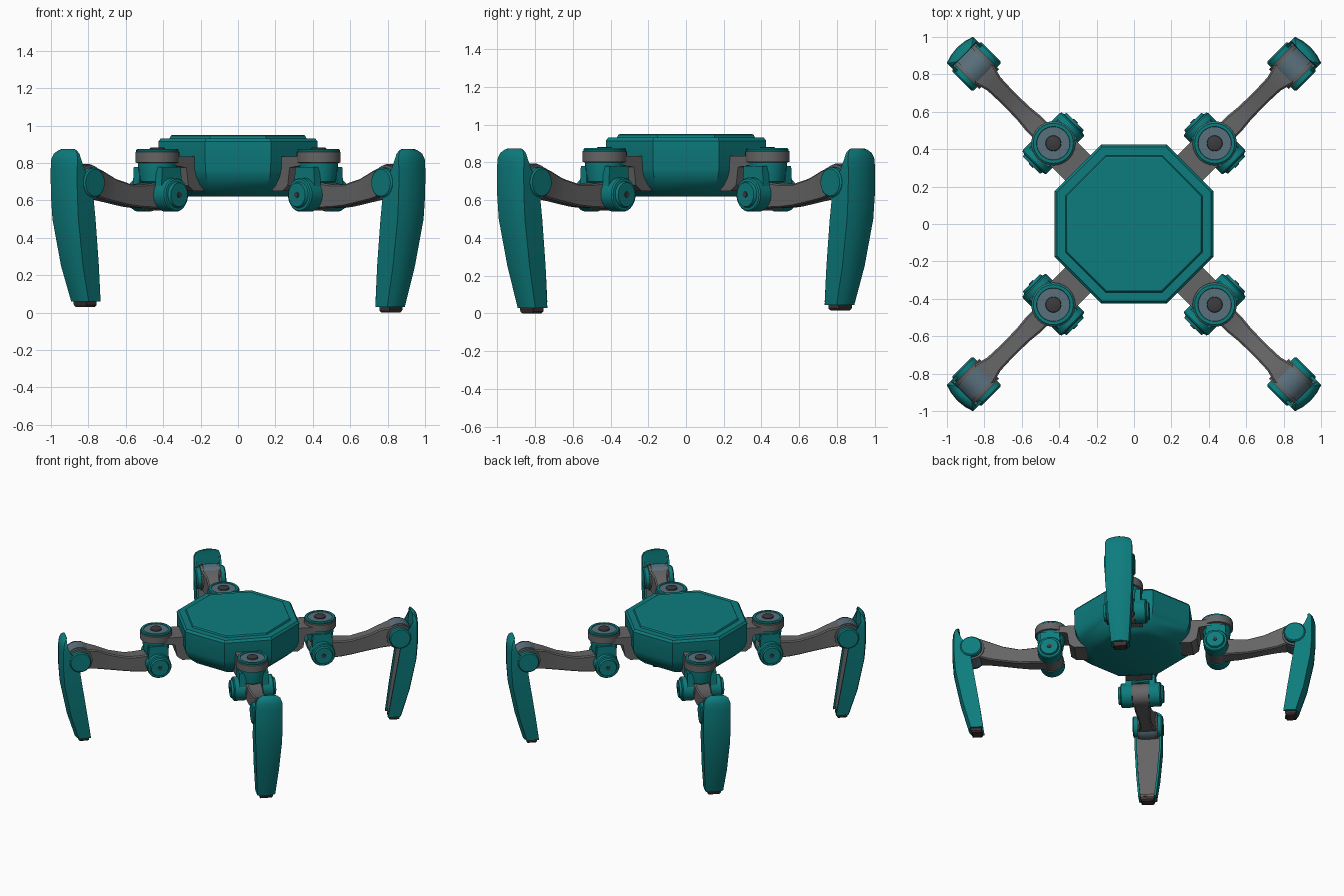
import bpy, bmesh, math
from mathutils import Matrix

if "Cube" in bpy.data.objects:
    bpy.data.objects.remove(bpy.data.objects["Cube"])


def material(name, rgb):
    m = bpy.data.materials.new(name)
    m.diffuse_color = (*rgb, 1)
    m.use_nodes = True
    m.node_tree.nodes["Principled BSDF"].inputs["Base Color"].default_value = m.diffuse_color
    return m


TEAL = material("teal_shell", (0.004, 0.20, 0.205))
GRAY = material("gray_metal", (0.13, 0.13, 0.13))
SLATE = material("slate_blue", (0.10, 0.16, 0.20))
DARK = material("dark_hub", (0.045, 0.045, 0.05))
FOOT = material("brown_rubber", (0.05, 0.034, 0.034))


def loft(name, rings, mat, matrix=Matrix(), angle=30, mats=None):
    """Skin closed rings of points; mats optionally gives a material index per band."""
    bm = bmesh.new()
    loops = [[bm.verts.new(p) for p in ring] for ring in rings]
    n = len(loops[0])
    for k, (a, b) in enumerate(zip(loops, loops[1:])):
        for i in range(n):
            j = (i + 1) % n
            f = bm.faces.new((a[i], a[j], b[j], b[i]))
            f.material_index = mats[k] if mats else 0
    bm.faces.new(loops[0][::-1]).material_index = mats[0] if mats else 0
    bm.faces.new(loops[-1]).material_index = mats[-1] if mats else 0
    bmesh.ops.recalc_face_normals(bm, faces=bm.faces)
    me = bpy.data.meshes.new(name)
    bm.to_mesh(me)
    bm.free()
    for m in (mat if isinstance(mat, list) else [mat]):
        me.materials.append(m)
    me.polygons.foreach_set("use_smooth", [True] * len(me.polygons))
    me.set_sharp_from_angle(angle=math.radians(angle))
    ob = bpy.data.objects.new(name, me)
    ob.matrix_world = matrix
    bpy.context.collection.objects.link(ob)
    return ob


def lathe(name, profile, mat, matrix, center=(0, 0, 0), sideways=False, mats=None, n=32):
    """Rings of (radius, height), along z or sideways along y."""
    rings = []
    for r, h in profile:
        ring = []
        for i in range(n):
            a = math.tau * i / n
            c, s = r * math.cos(a), r * math.sin(a)
            p = (c, h, s) if sideways else (c, s, h)
            ring.append([p[k] + center[k] for k in range(3)])
        rings.append(ring)
    return loft(name, rings, mat, matrix, mats=mats)


def prism(name, profile, y0, y1, mat, matrix):
    """Side outline (x, z) extruded from y0 to y1."""
    return loft(name, [[(x, y, z) for x, z in profile] for y in (y0, y1)], mat, matrix)


def octagon(apothem, z):
    r = apothem / math.cos(math.pi / 8)
    return [(r * math.cos(math.pi * (i + .5) / 4), r * math.sin(math.pi * (i + .5) / 4), z)
            for i in range(8)]


# Central body and raised lid
loft("body", [octagon(a, z) for a, z in
              [(.29, .62), (.33, .635), (.38, .68), (.41, .725), (.422, .765), (.425, .915), (.412, .932)]],
     TEAL)
loft("body_lid", [octagon(a, z) for a, z in [(.37, .92), (.36, .945), (.352, .95)]], TEAL)

HIP, HIP_Z = 0.61, 0.63
KNEE, KNEE_Z = 1.19, 0.695


def shell_ring(z, outer, inner, w):
    """U-shaped cross-section, bowed outside and open toward the body."""
    c = max(inner + .002, outer - .055)
    t = w - .016
    half = [(outer, 0), (outer - .006, w * .55), (outer - .02, w), (inner, w), (inner, t), (c, t)]
    other = [(x, -y) for x, y in half[:0:-1]]
    return [(x, y, z) for x, y in half + other]


def leg(label, yaw, drop):
    m = Matrix.Rotation(math.radians(yaw), 4, 'Z')

    # Bracket joining the body to the hip
    prism(label + "_body_bracket",
          [(.34, .65), (.43, .65), (.47, .68), (.485, .775), (.60, .79), (.60, .835), (.38, .835)],
          -.095, .095, GRAY, m)

    # Hip turret: teal housing, gray band, slate cap with a hub
    lathe(label + "_hip_turret",
          [(.08, .69), (.09, .70), (.104, .79), (.104, .80), (.118, .803), (.118, .858), (.113, .862),
           (.113, .87), (.107, .876), (.09, .876), (.088, .871), (.042, .871), (.04, .88), (.034, .883)],
          [TEAL, GRAY, SLATE, DARK], m, (HIP, 0, 0),
          mats=[0, 0, 0, 1, 1, 1, 0, 0, 0, 0, 2, 3, 3])

    # Hip fork cheeks and pivot caps on both sides
    for s, side in ((1, "left"), (-1, "right")):
        prism(f"{label}_{side}_hip_cheek",
              [(HIP - .08, .63), (HIP + .08, .63), (HIP + .07, .78), (HIP - .07, .78)],
              s * .062, s * .108, TEAL, m)
        lathe(f"{label}_{side}_hip_cap",
              [(.09, s * .062), (.09, s * .14), (.084, s * .148), (.07, s * .15), (.064, s * .166)],
              TEAL, m, (HIP, 0, HIP_Z), True)
        lathe(f"{label}_{side}_hip_bolt", [(.017, s * .16), (.015, s * .171)],
              DARK, m, (HIP, 0, HIP_Z), True, n=16)
        lathe(f"{label}_{side}_knee_cap",
              [(.08, s * .07), (.08, s * .102), (.072, s * .11)],
              TEAL, m, (KNEE, 0, KNEE_Z), True)

    # Upper arm with rounded hubs
    lathe(label + "_hip_hub", [(.085, -.06), (.085, .06)], GRAY, m, (HIP, 0, HIP_Z), True)
    arm = [(.62, .555, .70, .058), (.76, .56, .685, .056), (.84, .567, .685, .048),
           (.96, .587, .715, .046), (1.06, .605, .757, .05), (1.13, .62, .775, .07), (1.20, .64, .775, .07)]
    loft(label + "_arm",
         [[(x, -w, a + .008), (x, -w + .01, a), (x, w - .01, a), (x, w, a + .008),
           (x, w, b - .008), (x, w - .01, b), (x, -w + .01, b), (x, -w, b - .008)] for x, a, b, w in arm],
         GRAY, m, angle=25)
    lathe(label + "_knee_hub", [(.094, -.074), (.094, .074)], GRAY, m, (KNEE, 0, KNEE_Z), True)
    lathe(label + "_knee_band", [(.1, -.054), (.1, .054)], SLATE, m, (KNEE, 0, KNEE_Z), True)

    # Shin: bowed outer shell, inner core and rubber foot
    low = .06 - drop
    loft(label + "_shin_shell",
         [shell_ring(*r) for r in
          [(low, 1.215, 1.105, .066), (.25, 1.275, 1.135, .083), (.5, 1.325, 1.175, .098),
           (.63, 1.335, 1.195, .1), (.70, 1.336, 1.215, .1), (.77, 1.336, 1.262, .1),
           (.82, 1.333, 1.285, .099), (.85, 1.325, 1.287, .088), (.868, 1.312, 1.287, .066),
           (.875, 1.302, 1.287, .045)]], TEAL, m, angle=35)
    core = [(low + .005, 1.115, 1.195, .05), (.25, 1.146, 1.235, .067), (.5, 1.187, 1.28, .082),
            (.66, 1.215, 1.29, .084)]
    loft(label + "_shin_core",
         [[(a, -w, z), (b, -w, z), (b, w, z), (a, w, z)] for z, a, b, w in core], GRAY, m)
    foot = [(.03 - drop, 1.125, 1.185, .04), (.04 - drop, 1.117, 1.193, .048), (.085 - drop, 1.117, 1.2, .05)]
    loft(label + "_foot",
         [[(a, -w, z), (b, -w, z), (b, w, z), (a, w, z)] for z, a, b, w in foot], FOOT, m)


leg("back_right", 45, .015)
leg("back_left", 135, .0)
leg("front_left", 225, .0)
leg("front_right", 315, .03)
